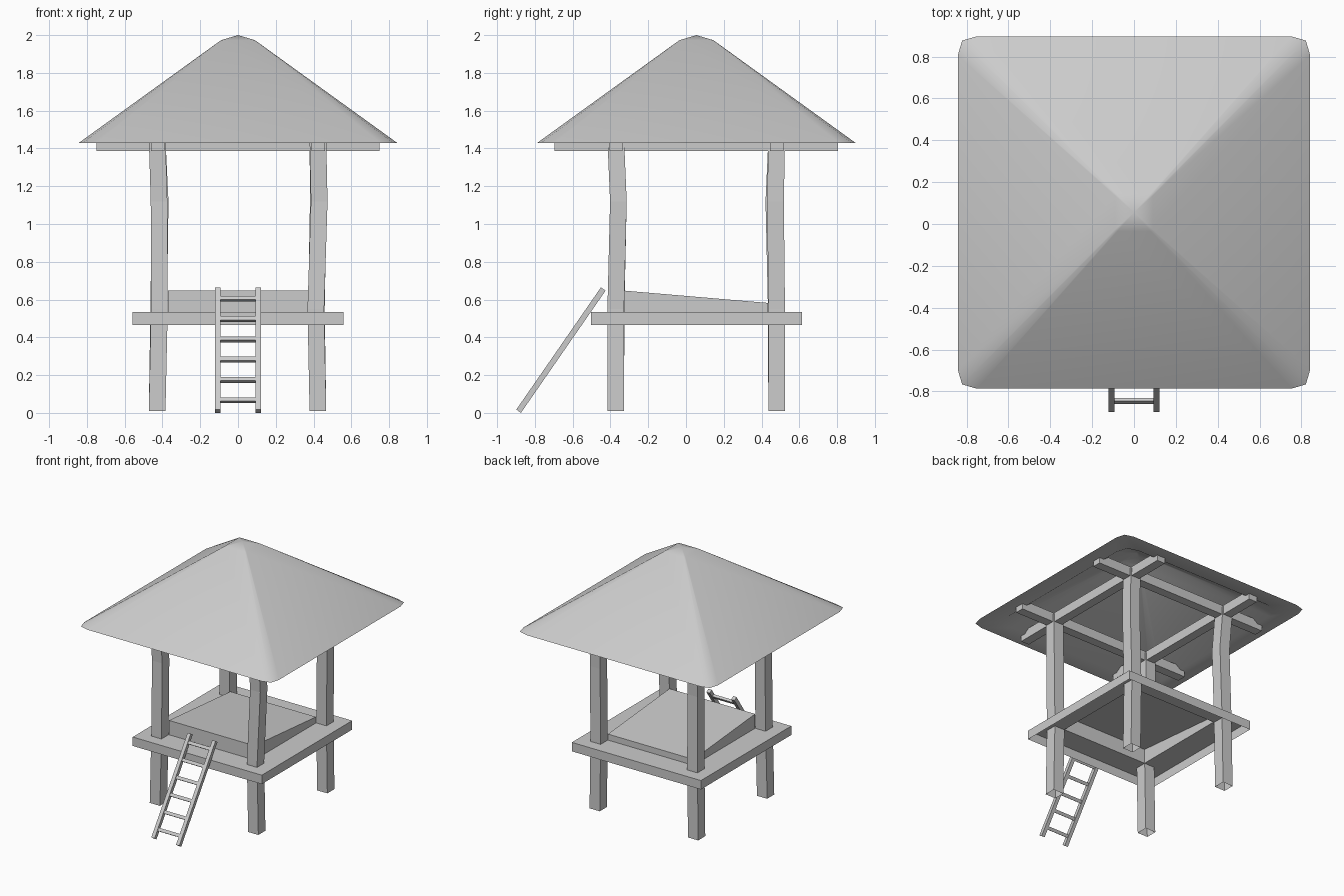
import bpy, bmesh, math
from mathutils import Vector

if "Cube" in bpy.data.objects:
    bpy.data.objects.remove(bpy.data.objects["Cube"])

CY = 0.055  # hut centre in y (the ladder shifts it back)


def make(name, bm, smooth=None):
    bmesh.ops.recalc_face_normals(bm, faces=bm.faces)
    me = bpy.data.meshes.new(name)
    bm.to_mesh(me)
    bm.free()
    ob = bpy.data.objects.new(name, me)
    bpy.context.collection.objects.link(ob)
    if smooth:
        me.shade_smooth()
        me.set_sharp_from_angle(angle=math.radians(smooth))
    return ob


def loft(rings, cap_start=False, cap_end=False):
    """Skin closed rings of points; single-point rings become apexes."""
    bm = bmesh.new()
    vs = [[bm.verts.new(p) for p in r] for r in rings]
    for a, b in zip(vs, vs[1:]):
        n = max(len(a), len(b))
        for i in range(n):
            j = (i + 1) % n
            if len(a) == 1:
                bm.faces.new((a[0], b[j], b[i]))
            elif len(b) == 1:
                bm.faces.new((a[i], a[j], b[0]))
            else:
                bm.faces.new((a[i], a[j], b[j], b[i]))
    if cap_start:
        bm.faces.new(vs[0])
    if cap_end:
        bm.faces.new(vs[-1])
    return bm


def rect(x, y, hx, hy, z, z_back=None):
    zb = z if z_back is None else z_back
    return [(x - hx, y - hy, z), (x + hx, y - hy, z), (x + hx, y + hy, zb), (x - hx, y + hy, zb)]


# Roof: rounded-corner pyramid with a flat eave rim and hollow underside
def roof_ring(s, z, soft=1.0):
    corner = [(1, 1 - 0.107 * soft), (1 - 0.024 * soft, 1 - 0.024 * soft), (1 - 0.107 * soft, 1)]
    pts = []
    for k in range(4):
        for x, y in corner:
            for _ in range(k):
                x, y = -y, x
            pts.append((x * s, CY + y * s, z))
    return pts


make("roof", loft([
    [(0, CY, 2.0)], roof_ring(0.09, 1.973), roof_ring(0.842, 1.43),
    roof_ring(0.71, 1.43, 1.5), roof_ring(0.08, 1.89, 1.5), [(0, CY, 1.91)]]), smooth=50)

# Roof beams, crossing over the posts, ends cut to the roof slope
for s, side in ((-1, "left"), (1, "right")):
    make(f"roof_beam_{side}", loft([rect(s * 0.425, CY, 0.035, 0.75, 1.387),
                                    rect(s * 0.425, CY, 0.035, 0.75, 1.43),
                                    rect(s * 0.425, CY, 0.035, 0.70, 1.46)], True, True))
for s, side in ((-1, "front"), (1, "back")):
    make(f"roof_beam_{side}", loft([rect(0, CY + s * 0.425, 0.75, 0.035, 1.387),
                                    rect(0, CY + s * 0.425, 0.75, 0.035, 1.43),
                                    rect(0, CY + s * 0.425, 0.70, 0.035, 1.46)], True, True))

# Slightly crooked posts: centre offsets at each height
heights = (0.01, 0.55, 1.12, 1.45)
posts = {
    "front_left": ((-0.428, -0.416, -0.418, -0.428), (-0.372, -0.37, -0.358, -0.372)),
    "front_right": ((0.423, 0.412, 0.43, 0.423), (-0.372, -0.372, -0.358, -0.372)),
    "back_left": ((-0.428, -0.42, -0.412, -0.428), (0.48, 0.478, 0.465, 0.48)),
    "back_right": ((0.423, 0.415, 0.425, 0.423), (0.48, 0.48, 0.474, 0.48)),
}
for name, (xs, ys) in posts.items():
    make(f"post_{name}", loft([rect(x, y, 0.044, 0.044, z) for x, y, z in zip(xs, ys, heights)],
                              cap_end=True))

# Platform: open-bottomed skirt and rim with a raised sloping floor
make("platform", loft([
    rect(0, CY, 0.558, 0.558, 0.465), rect(0, CY, 0.558, 0.558, 0.535),
    rect(0, CY, 0.37, 0.38, 0.535), rect(0, CY, 0.37, 0.38, 0.647, 0.582)], cap_end=True))

# Ladder leaning on the front
foot, head = Vector((0, -0.886, 0.009)), Vector((0, -0.438, 0.656))
along = (head - foot).normalized()
out = Vector((0, -along.z, along.y))


def bar(name, start, end, u, v):
    corners = [u + v, u - v, -u - v, -u + v]
    make(name, loft([[start + c for c in corners], [end + c for c in corners]], True, True))


for s, side in ((-1, "left"), (1, "right")):
    off = Vector((s * 0.107, 0, 0))
    bar(f"ladder_rail_{side}", foot + off, head + off, Vector((0.014, 0, 0)), out * 0.015)
for i in range(6):
    c = foot.lerp(head, (0.067 + 0.1075 * i - foot.z) / (head.z - foot.z))
    dx = Vector((0.098, 0, 0))
    bar(f"ladder_rung_{i + 1}", c - dx, c + dx, along * 0.012, out * 0.01)
